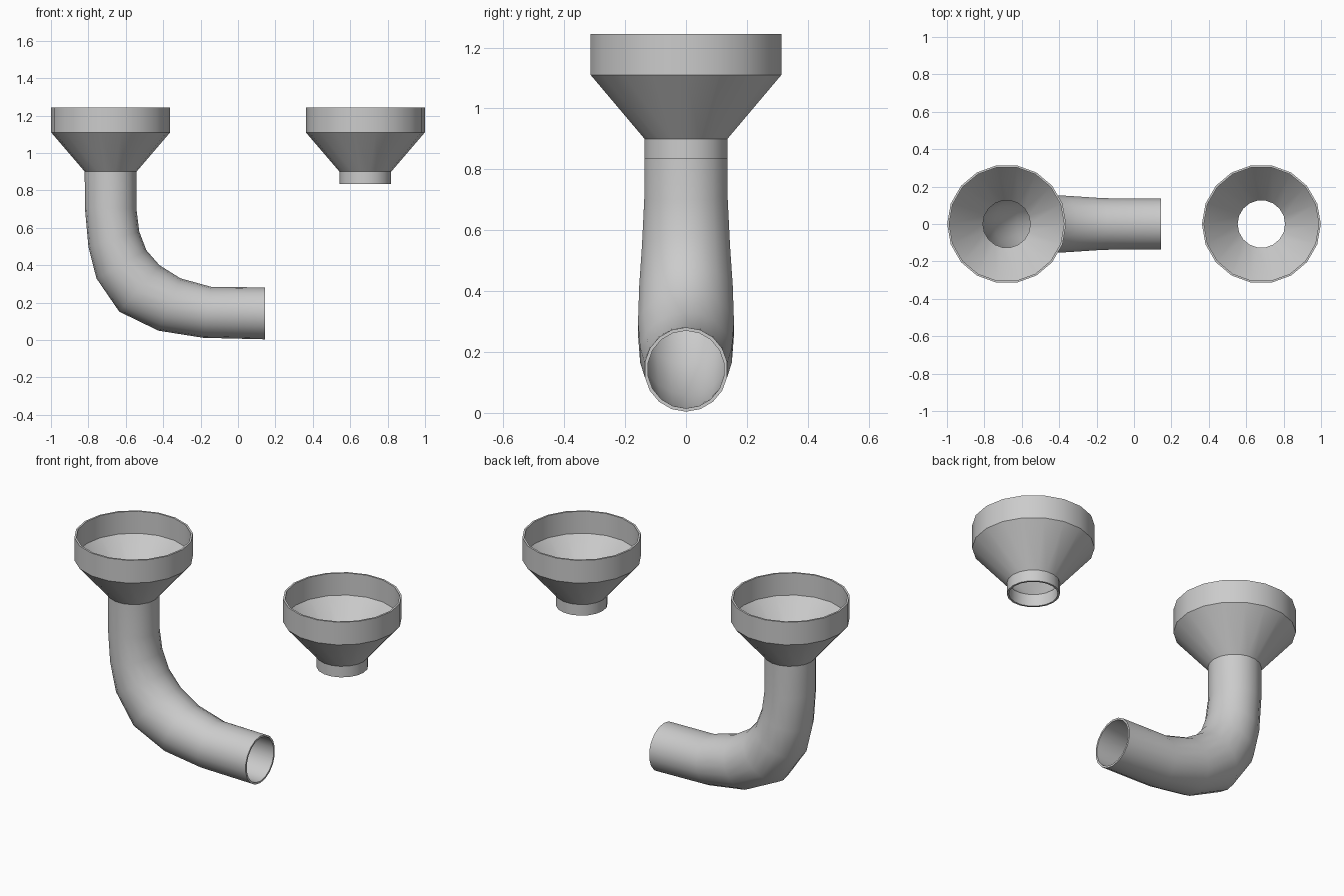
import bpy, bmesh
from math import cos, sin, pi, radians
from mathutils import Vector

if "Cube" in bpy.data.objects:
    bpy.data.objects.remove(bpy.data.objects["Cube"])

SIDES = 18


def skin_loop(name, rings):
    """Skin a closed sequence of rings into a solid wall."""
    bm = bmesh.new()
    loops = [[bm.verts.new(p) for p in ring] for ring in rings]
    for i, a in enumerate(loops):
        b = loops[(i + 1) % len(loops)]
        for j in range(SIDES):
            k = (j + 1) % SIDES
            bm.faces.new((a[j], a[k], b[k], b[j]))
    bmesh.ops.recalc_face_normals(bm, faces=bm.faces)
    mesh = bpy.data.meshes.new(name)
    bm.to_mesh(mesh)
    bm.free()
    obj = bpy.data.objects.new(name, mesh)
    bpy.context.collection.objects.link(obj)
    bpy.ops.object.select_all(action='DESELECT')
    obj.select_set(True)
    bpy.context.view_layer.objects.active = obj
    bpy.ops.object.shade_smooth_by_angle(angle=radians(35))
    return obj


def ring(centre, u, v):
    return [centre + u * cos(2 * pi * i / SIDES) + v * sin(2 * pi * i / SIDES)
            for i in range(SIDES)]


# Funnels: outer profile down, inner profile back up (radius, z)
profile = [(0.318, 1.244), (0.318, 1.11), (0.138, 0.90), (0.138, 0.835),
           (0.127, 0.835), (0.127, 0.904), (0.307, 1.114), (0.307, 1.244)]


def funnel(name, x):
    skin_loop(name, [ring(Vector((x, 0, z)), Vector((r, 0, 0)), Vector((0, r, 0)))
                     for r, z in profile])


funnel("funnel_on_pipe", -0.681)
funnel("loose_funnel", 0.681)

# Elbow pipe: outer bend point, inner bend point (x, z), half width in y
stations = [((-0.8195, 0.90), (-0.5425, 0.90), 0.1385),
            ((-0.819, 0.71), (-0.543, 0.70), 0.139),
            ((-0.80, 0.50), (-0.528, 0.58), 0.147),
            ((-0.757, 0.33), (-0.49, 0.48), 0.156),
            ((-0.635, 0.152), (-0.42, 0.40), 0.160),
            ((-0.425, 0.05), (-0.308, 0.33), 0.153),
            ((-0.185, 0.012), (-0.145, 0.285), 0.140),
            ((0.145, 0.004), (0.145, 0.281), 0.1375)]


def pipe_rings(scale):
    result = []
    for (ox, oz), (ix, iz), w in stations:
        o, i = Vector((ox, 0, oz)), Vector((ix, 0, iz))
        result.append(ring((o + i) / 2, (i - o) / 2 * scale,
                           Vector((0, w * scale, 0))))
    return result


skin_loop("elbow_pipe", pipe_rings(1.0) + pipe_rings(0.92)[::-1])
